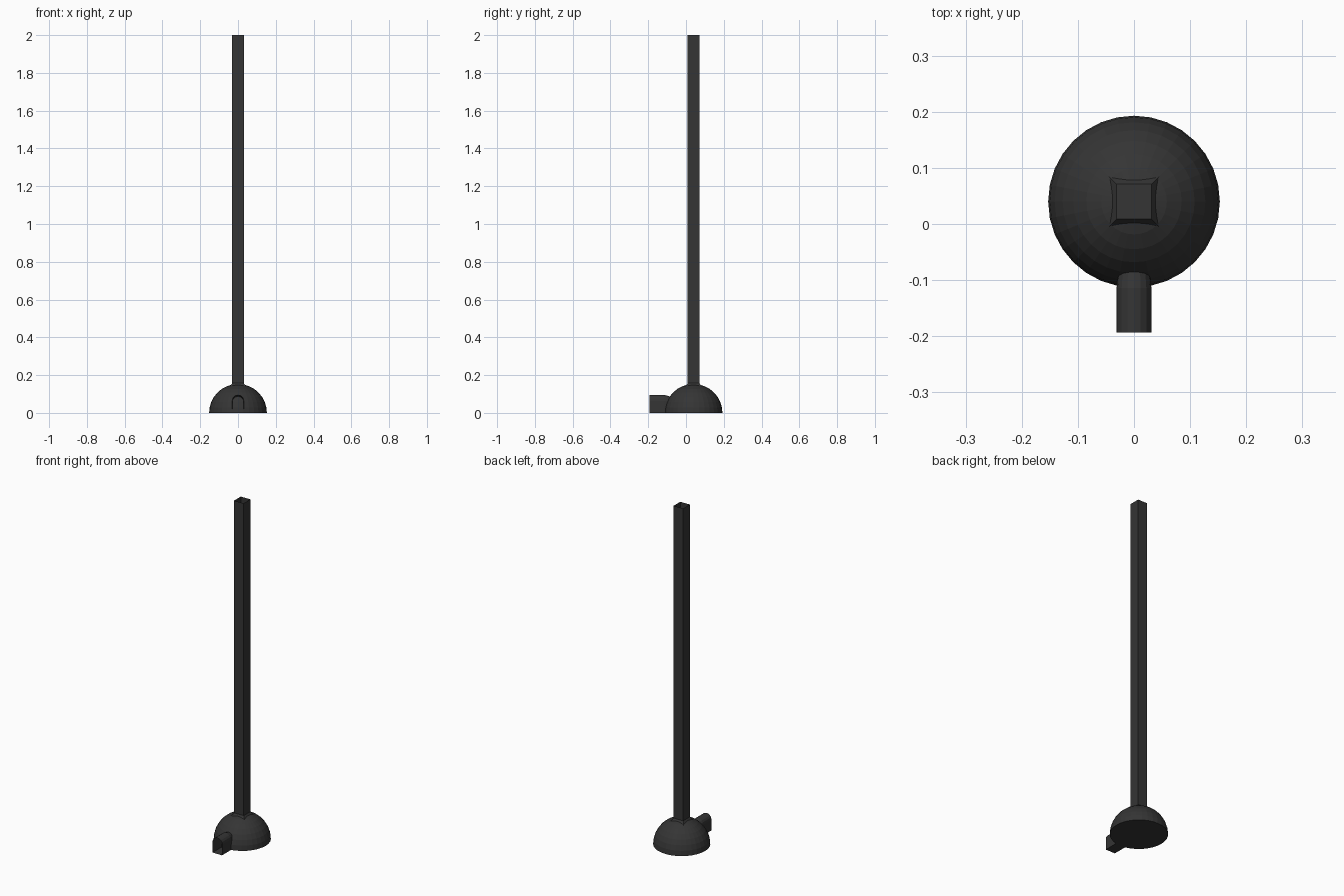
import bpy, bmesh, math

if "Cube" in bpy.data.objects:
    bpy.data.objects.remove(bpy.data.objects["Cube"])

CY = 0.04          # centre of dome and post in y
R = 0.153          # dome radius
HALF = 0.031       # half width of post and spout

dark = bpy.data.materials.new("dark_grey")
dark.diffuse_color = (0.035, 0.035, 0.035, 1)
dark.use_nodes = True
dark.node_tree.nodes["Principled BSDF"].inputs["Base Color"].default_value = dark.diffuse_color


def finish(name, bm):
    bmesh.ops.recalc_face_normals(bm, faces=bm.faces)
    mesh = bpy.data.meshes.new(name)
    bm.to_mesh(mesh)
    bm.free()
    mesh.materials.append(dark)
    obj = bpy.data.objects.new(name, mesh)
    bpy.context.collection.objects.link(obj)
    return obj


def loft(name, rings, smooth=False):
    """Join rings of points into an open tube."""
    bm = bmesh.new()
    loops = [[bm.verts.new(p) for p in ring] for ring in rings]
    n = len(loops[0])
    for a, b in zip(loops, loops[1:]):
        for i in range(n):
            j = (i + 1) % n
            bm.faces.new((a[i], a[j], b[j], b[i]))
    return finish(name, bm)


def square(h, z):
    return [(sx * h, CY + sy * h, z)
            for sx, sy in ((-1, -1), (1, -1), (1, 1), (-1, 1))]


def arch(y, s):
    """Round-topped doorway outline, scaled about the ground."""
    pts = [(-HALF * s, y, 0), (HALF * s, y, 0)]
    for i in range(9):
        a = math.pi * i / 8
        pts.append((HALF * s * math.cos(a), y,
                    0.064 * s + HALF * s * math.sin(a)))
    return pts


# Half-sphere base with a flat underside
bm = bmesh.new()
bmesh.ops.create_uvsphere(bm, u_segments=32, v_segments=16, radius=R)
low = [v for v in bm.verts if v.co.z < -0.001]
bmesh.ops.delete(bm, geom=low, context='VERTS')
bmesh.ops.holes_fill(bm, edges=[e for e in bm.edges if e.is_boundary], sides=0)
bmesh.ops.translate(bm, vec=(0, CY, 0), verts=bm.verts)
finish("dome_base", bm)

# Hollow square post, flaring where it meets the dome
loft("post", [square(0.046, 0.137), square(HALF, 0.157), square(HALF, 2.0)])

# Flat floor inside the post
bm = bmesh.new()
bm.faces.new([bm.verts.new(p) for p in square(HALF, 0.157)])
finish("post_floor", bm)

# Open arched spout at the front, tapering into the dome
loft("spout", [arch(-0.193, 1), arch(-0.114, 1), arch(-0.08, 0.9)])
